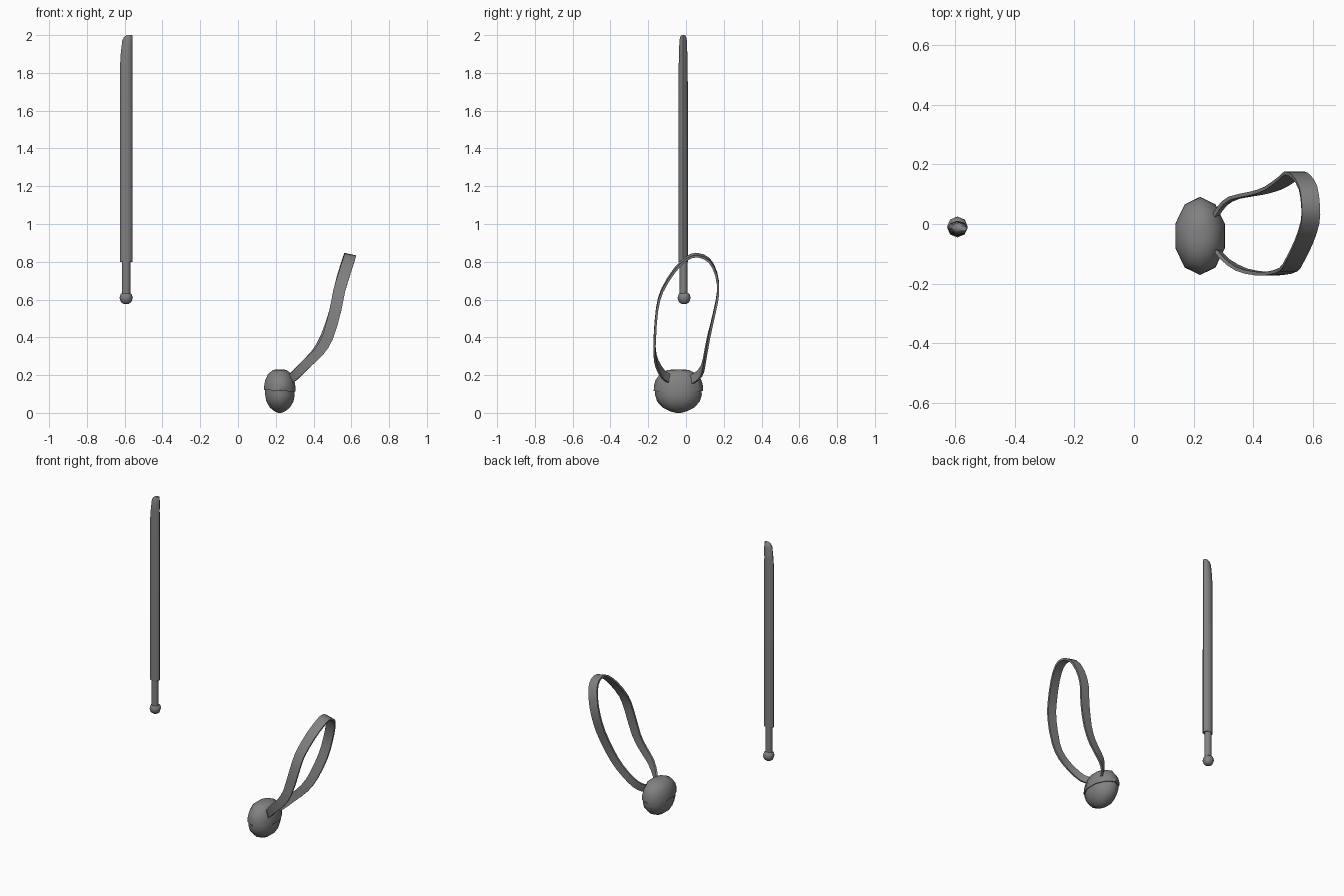
import bpy, bmesh, math
from mathutils import Vector

if "Cube" in bpy.data.objects:
    bpy.data.objects.remove(bpy.data.objects["Cube"])

# Dark grey shared by all parts
grey = bpy.data.materials.new("dark_grey")
grey.diffuse_color = (0.22, 0.22, 0.22, 1)
grey.use_nodes = True
grey.node_tree.nodes["Principled BSDF"].inputs["Base Color"].default_value = grey.diffuse_color


def skin(rings, name, angle=50):
    """Bridge a list of point rings, cap both ends and smooth the result."""
    bm = bmesh.new()
    loops = [[bm.verts.new(p) for p in ring] for ring in rings]
    n = len(loops[0])
    for a, b in zip(loops, loops[1:]):
        for i in range(n):
            j = (i + 1) % n
            bm.faces.new((a[i], a[j], b[j], b[i]))
    bm.faces.new(loops[0][::-1])
    bm.faces.new(loops[-1])
    bmesh.ops.recalc_face_normals(bm, faces=bm.faces)
    me = bpy.data.meshes.new(name)
    bm.to_mesh(me)
    bm.free()
    me.materials.append(grey)
    ob = bpy.data.objects.new(name, me)
    bpy.context.collection.objects.link(ob)
    bpy.ops.object.select_all(action='DESELECT')
    ob.select_set(True)
    bpy.context.view_layer.objects.active = ob
    bpy.ops.object.shade_smooth_by_angle(angle=math.radians(angle))


def ellipse(cx, cy, z, rx, ry, n, start=0.0, tilt=0.0):
    ring = []
    for i in range(n):
        a = start + 2 * math.pi * i / n
        dx, dy = rx * math.cos(a), ry * math.sin(a)
        ring.append((cx + dx, cy + dy, z + tilt * dx))
    return ring


# Rod: round shaft with one rounded edge at the tip
SX, SY = -0.592, -0.013
shaft = [(0.80, -0.625, -0.558, 0.026), (1.25, -0.625, -0.558, 0.026),
         (1.83, -0.625, -0.558, 0.024), (1.90, -0.621, -0.558, 0.022),
         (1.97, -0.613, -0.558, 0.020), (1.99, -0.603, -0.558, 0.016),
         (2.00, -0.588, -0.560, 0.009)]
skin([ellipse((a + b) / 2, SY - 0.002, z, (b - a) / 2, ry, 8)
      for z, a, b, ry in shaft], "rod_shaft")
skin([ellipse(SX, SY, z, 0.023, 0.021, 8) for z in (0.62, 0.81)], "rod_neck")

# Ball on the end of the rod
ball = [(-0.033, 0.012), (-0.023, 0.027), (0.0, 0.035), (0.02, 0.029), (0.030, 0.014)]
skin([ellipse(SX, -0.01, 0.609 + z, r, r, 8) for z, r in ball], "rod_ball", 60)

# Oval pouch: lower bowl and slightly overlapping lid
PX, PY, RX, RY, SIDES = 0.2215, -0.04, 0.0875, 0.131, 10
bowl = [(0.0, 0.10, 0), (0.008, 0.33, 0), (0.028, 0.64, 0), (0.06, 0.86, -0.02),
        (0.095, 0.945, -0.05), (0.135, 0.93, -0.06)]
lid = [(0.117, 0.90, -0.06), (0.117, 1.0, -0.06), (0.145, 0.99, -0.04),
       (0.175, 0.92, -0.02), (0.207, 0.74, 0), (0.226, 0.45, 0), (0.231, 0.2, 0)]
for name, prof in (("pouch_bowl", bowl), ("pouch_lid", lid)):
    skin([ellipse(PX, PY, z, RX * s, RY * s, SIDES, math.pi / 2, t)
          for z, s, t in prof], name)

# Strap: flat band looping up from one side of the lid and back to the other
knots = [Vector(p) for p in (
    (0.272, 0.025, 0.175), (0.295, 0.060, 0.195), (0.335, 0.088, 0.235),
    (0.410, 0.103, 0.310), (0.465, 0.120, 0.400), (0.512, 0.150, 0.530),
    (0.534, 0.170, 0.640), (0.559, 0.160, 0.735), (0.583, 0.122, 0.808),
    (0.592, 0.060, 0.835), (0.590, 0.005, 0.818), (0.569, -0.060, 0.755),
    (0.537, -0.125, 0.650), (0.517, -0.153, 0.550), (0.475, -0.165, 0.400),
    (0.425, -0.166, 0.320), (0.360, -0.153, 0.258), (0.305, -0.118, 0.200),
    (0.272, -0.080, 0.178))]

# Add a smooth midpoint between neighbouring knots
path = []
last = len(knots) - 1
for i in range(last):
    a, b, c, d = (knots[max(0, min(last, k))] for k in range(i - 1, i + 3))
    path += [b, (9 * (b + c) - a - d) / 16]
path.append(knots[-1])

rings = []
for i, p in enumerate(path):
    t = (path[min(i + 1, len(path) - 1)] - path[max(i - 1, 0)]).normalized()
    # the band twists: upright near the pouch, nearly level at the top
    f = min(1, max(0, (p.z - 0.2) / 0.28))
    lean = math.radians(75 - 63 * f)
    w = Vector((math.cos(lean), 0, -math.sin(lean)))
    w = (w - t * w.dot(t)).normalized()
    n = t.cross(w).normalized() * 0.006
    w *= 0.024 + 0.007 * f
    rings.append([p + w + n, p - w + n, p - w - n, p + w - n])
skin(rings, "strap")
